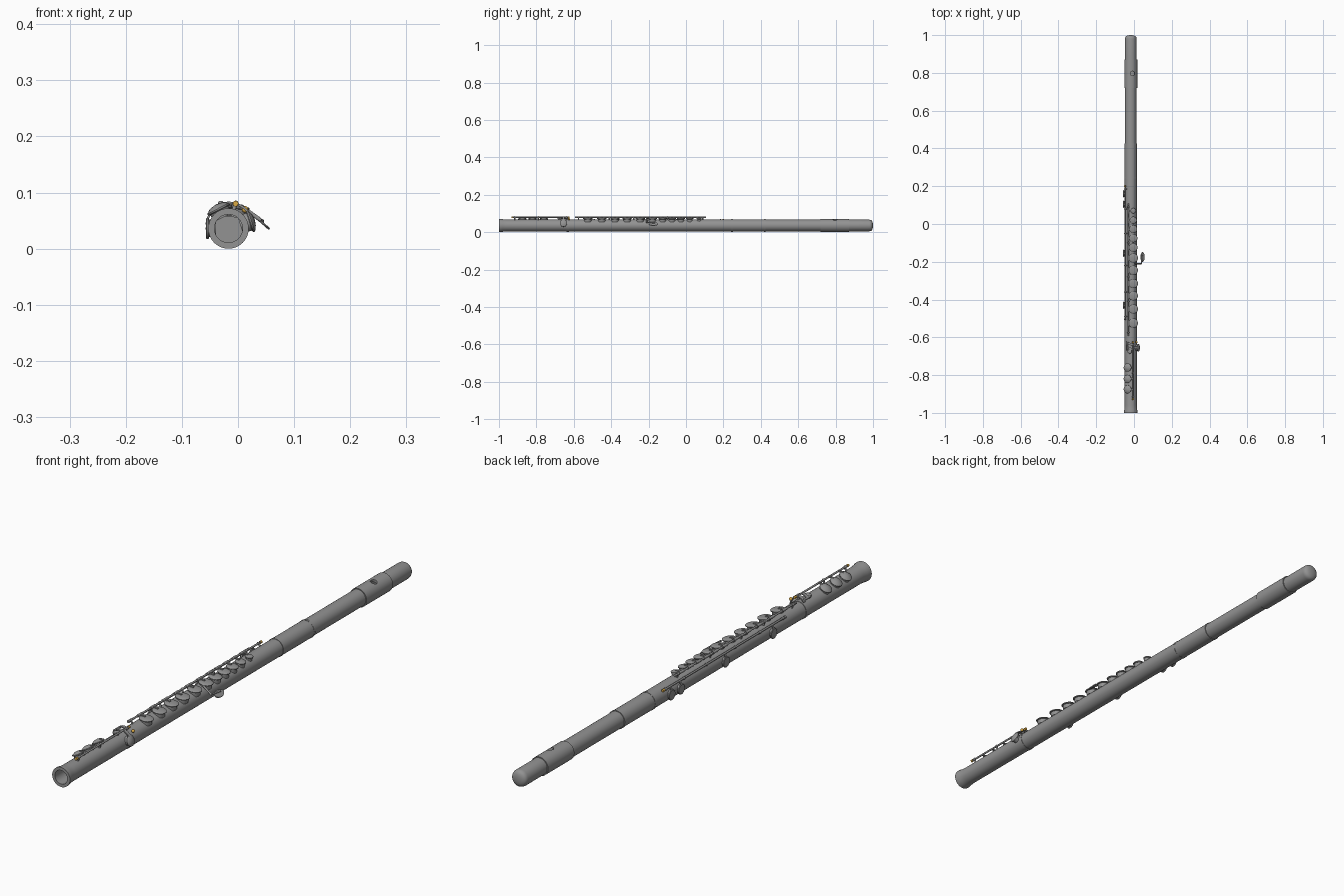
import bpy, bmesh, math
from mathutils import Vector, Matrix

if "Cube" in bpy.data.objects:
    bpy.data.objects.remove(bpy.data.objects["Cube"])

CX, CZ = -0.017, 0.036          # tube axis


def material(name, rgb):
    m = bpy.data.materials.new(name)
    m.diffuse_color = (*rgb, 1)
    m.use_nodes = True
    m.node_tree.nodes["Principled BSDF"].inputs["Base Color"].default_value = m.diffuse_color
    return m


STEEL = material("grey steel", (0.29, 0.29, 0.29))
GOLD = material("gold", (0.70, 0.40, 0.06))


def at(deg, r, y):
    """Point around the tube axis: 0 degrees is up, positive towards +x."""
    a = math.radians(deg)
    return Vector((CX + r * math.sin(a), y, CZ + r * math.cos(a)))


def finish(bm, name, mat):
    bmesh.ops.recalc_face_normals(bm, faces=bm.faces)
    me = bpy.data.meshes.new(name)
    bm.to_mesh(me)
    bm.free()
    ob = bpy.data.objects.new(name, me)
    bpy.context.collection.objects.link(ob)
    me.materials.append(mat)
    bpy.ops.object.select_all(action='DESELECT')
    ob.select_set(True)
    bpy.context.view_layer.objects.active = ob
    bpy.ops.object.shade_smooth_by_angle(angle=math.radians(32))
    return ob


def lathe(name, profile, origin, axis, mat=STEEL, n=24, closed=False):
    """Turn (radius, height) points around an axis."""
    q = Vector(axis).to_track_quat('Z', 'Y')
    bm = bmesh.new()
    rings = []
    for r, h in profile:
        if r < 1e-6:
            rings.append([bm.verts.new(Vector(origin) + q @ Vector((0, 0, h)))])
            continue
        rings.append([bm.verts.new(Vector(origin) + q @ Vector((
            r * math.cos(2 * math.pi * i / n), r * math.sin(2 * math.pi * i / n), h)))
            for i in range(n)])
    pairs = list(zip(rings, rings[1:]))
    if closed:
        pairs.append((rings[-1], rings[0]))
    for a, b in pairs:
        for i in range(n):
            j = (i + 1) % n
            if len(a) == 1 and len(b) == 1:
                continue
            if len(a) == 1:
                bm.faces.new((a[0], b[i], b[j]))
            elif len(b) == 1:
                bm.faces.new((a[i], a[j], b[0]))
            else:
                bm.faces.new((a[i], a[j], b[j], b[i]))
    return finish(bm, name, mat)


def rod(name, a, b, r, mat=STEEL, n=12):
    d = Vector(b) - Vector(a)
    return lathe(name, [(0, 0), (r, 0), (r, d.length), (0, d.length)], a, d, mat, n)


def ball(name, c, r, mat=STEEL):
    bm = bmesh.new()
    bmesh.ops.create_uvsphere(bm, u_segments=14, v_segments=8, radius=r,
                              matrix=Matrix.Translation(c))
    return finish(bm, name, mat)


def arm(name, a0, a1, r0, r1, y0, y1, w=0.007, t=0.004, steps=6):
    """Flat strip curving round the tube from one angle to another."""
    bm = bmesh.new()
    prev = None
    for i in range(steps + 1):
        f = i / steps
        a, r, y = a0 + (a1 - a0) * f, r0 + (r1 - r0) * f, y0 + (y1 - y0) * f
        ring = [bm.verts.new(at(a, r + dr, y + dy)) for dr, dy in
                ((-t / 2, -w / 2), (t / 2, -w / 2), (t / 2, w / 2), (-t / 2, w / 2))]
        if prev:
            for k in range(4):
                bm.faces.new((prev[k], prev[(k + 1) % 4], ring[(k + 1) % 4], ring[k]))
        else:
            bm.faces.new(ring)
        prev = ring
    bm.faces.new(prev)
    return finish(bm, name, STEEL)


def key(name, deg, y, r, dome=0.002, base=0.037, tilt=None):
    """Tone-hole chimney with a padded cup on top."""
    tilt = deg if tilt is None else tilt
    d = at(tilt, 1, 0) - at(tilt, 0, 0)
    origin = at(deg, base, y) - d * base
    lathe(name + "_chimney", [(r * 0.82, 0.022), (r * 0.82, base)], origin, d)
    lathe(name + "_cup", [(0, base), (r * 0.9, base), (r, base + 0.0015), (r, base + 0.004),
                          (r * 0.9, base + 0.0055), (r * 0.5, base + 0.0055 + dome * 0.7),
                          (0, base + 0.0055 + dome)], origin, d)


def axle(name, deg, r, y0, y1, posts, tips, thick=0.0035):
    """Long rod on posts; tips are the materials of the two end screws."""
    rod(name, at(deg, r, y0), at(deg, r, y1), thick)
    for i, y in enumerate(posts):
        rod(f"{name}_post_{i}", at(deg, 0.028, y), at(deg, r, y), 0.0035)
        ball(f"{name}_post_ball_{i}", at(deg, r, y), 0.0055)
    for i, (y, s) in enumerate(((y0, -1), (y1, 1))):
        rod(f"{name}_screw_{i}", at(deg, r, y), at(deg, r, y + s * 0.008), 0.005, tips[i])


# tube sections, as (radius, y)
axis0, fwd, BORE = (CX, 0, CZ), (0, 1, 0), 0.025
sections = {
    "foot_joint": [(BORE, -1), (0.036, -1), (0.036, -0.992), (0.0335, -0.98), (0.032, -0.96),
                   (0.032, -0.64), (0.0335, -0.64), (0.0335, -0.625), (BORE, -0.625)],
    "body": [(BORE, -0.625), (0.032, -0.625), (0.032, 0.24), (0.0335, 0.24), (0.0335, 0.25),
             (BORE, 0.25)],
    "barrel": [(BORE, 0.25), (0.0325, 0.25), (0.0325, 0.418), (0.0335, 0.418),
               (0.0335, 0.426), (BORE, 0.426)],
    "head_joint": [(BORE, 0.426), (0.031, 0.426), (0.031, 0.72), (BORE, 0.72)],
    "end_cap": [(BORE, 0.872), (0.031, 0.872), (0.031, 0.98), (0.0302, 0.986), (0.028, 0.991),
                (0.024, 0.995), (0.017, 0.998), (0.009, 0.9995), (0, 1.0), (0, 0.93),
                (BORE, 0.93)],
    "lip_sleeve": [(BORE, 0.72), (0.0345, 0.72), (0.0345, 0.78), (0.0345, 0.814),
                   (0.0345, 0.872), (BORE, 0.872)]}
for part, profile in sections.items():
    lip = lathe(part, profile, axis0, fwd, STEEL, 48, True)

# blow hole cut through the lip sleeve
cutter = rod("blow_hole_cutter", at(16, 0.012, 0.797), at(16, 0.06, 0.797), 0.012, STEEL, 24)
cutter.hide_render = True
cut = lip.modifiers.new("blow_hole", 'BOOLEAN')
cut.operation, cut.object = 'DIFFERENCE', cutter
bpy.ops.object.select_all(action='DESELECT')
lip.select_set(True)
bpy.context.view_layer.objects.active = lip
bpy.ops.object.modifier_apply(modifier=cut.name)
bpy.data.objects.remove(cutter)
bpy.ops.object.shade_smooth_by_angle(angle=math.radians(32))

# main row of keys, each with an arm to the long axle
MAIN = -17
axle("main_axle", MAIN, 0.046, -0.585, 0.1, (-0.575, -0.41, -0.28, -0.1, 0.09), (STEEL, STEEL))
for i, (y, r) in enumerate(((-0.525, .025), (-0.45, .025), (-0.38, .025), (-0.315, .025),
                            (-0.245, .025), (-0.18, .025), (-0.125, .023), (-0.075, .022),
                            (-0.027, .021), (0.02, .019), (0.07, .014))):
    key(f"main_key_{i}", 20, y, r, tilt=7)
    arm(f"main_key_arm_{i}", MAIN, 12, 0.046, 0.0445, y, y)
    rod(f"main_key_sleeve_{i}", at(MAIN, 0.046, y - 0.014), at(MAIN, 0.046, y + 0.014), 0.005)

# side axle with four hanging discs on the left
SIDE = -46
axle("side_axle", SIDE, 0.042, -0.5, 0.195, (-0.49, -0.36, -0.22, -0.05, 0.08, 0.185),
     (STEEL, GOLD))
for i, y in enumerate((0.16, 0.105, -0.155, -0.43)):
    key(f"side_key_{i}", -90, y, 0.019, 0.0005, 0.0345)
    arm(f"side_key_arm_{i}", SIDE, -80, 0.042, 0.0395, y, y)

# thumb lever reaching out on the right
rod("lever_arm", at(28, 0.046, -0.21), at(74, 0.058, -0.21), 0.0035)
rod("lever_stem", at(74, 0.058, -0.212), at(78, 0.062, -0.165), 0.003)
paddle = lathe("lever_paddle", [(0, -0.002), (0.014, -0.002), (0.015, 0), (0.014, 0.002),
                                (0, 0.002)], (0, 0, 0), (0, 0, 1))
paddle.scale = (0.95, 1.75, 1)
paddle.rotation_euler = (0, math.radians(41), 0)
paddle.location = (0.0455, -0.175, 0.044)

# foot keys, axle and little-finger cluster
axle("foot_axle", 16, 0.046, -0.925, -0.63, (-0.915, -0.79, -0.64), (GOLD, GOLD))
for i, y in enumerate((-0.76, -0.82, -0.875)):
    key(f"foot_key_{i}", -27, y, 0.022, 0.007, 0.036)
    arm(f"foot_key_arm_{i}", 16, -24, 0.046, 0.0455, y, y)
key("foot_side_key", 72, -0.655, 0.020, 0.005, 0.039)
arm("foot_side_arm", 16, 68, 0.046, 0.046, -0.655, -0.655, 0.012)
key("foot_small_key", -8, -0.675, 0.012, 0.002, 0.036)
for i, y in enumerate((-0.64, -0.665)):
    arm(f"foot_lever_{i}", 16, -34 + 6 * i, 0.046, 0.043, y, y + 0.012, 0.012)
rod("foot_roller", at(-24, 0.043, -0.67), at(-24, 0.043, -0.63), 0.004)
ball("foot_gold_bead", at(41, 0.045, -0.625), 0.006, GOLD)
